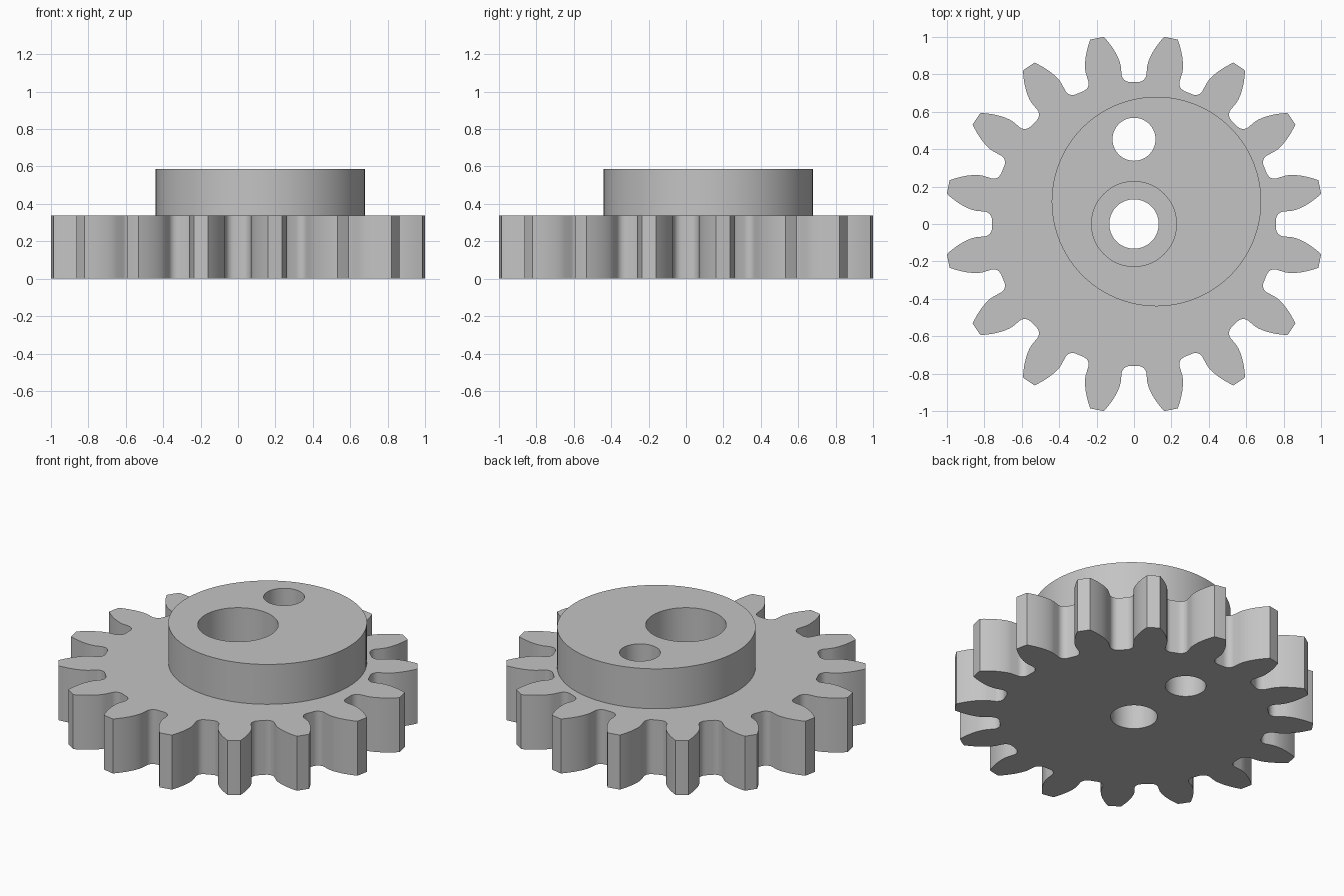
import bpy
import bmesh
import math

cube = bpy.data.objects.get("Cube")
if cube:
    bpy.data.objects.remove(cube, do_unlink=True)

TEETH = 16
TIP = 1.013
MODULE = 2 * TIP / (TEETH + 2)
PITCH = MODULE * TEETH / 2
ROOT = PITCH - 1.25 * MODULE
BASE = PITCH * math.cos(math.radians(20))
GEAR_TOP = 0.339
HUB_TOP = 0.587
HUB_CENTRE = (0.12, 0.12)

steel = bpy.data.materials.new("plain grey")
steel.use_nodes = True
GREY = (0.55, 0.55, 0.55, 1)
steel.diffuse_color = GREY
steel.node_tree.nodes["Principled BSDF"].inputs["Base Color"].default_value = GREY


def prism(name, outline, z0, z1):
    """Extrude a closed outline from z0 to z1."""
    bm = bmesh.new()
    face = bm.faces.new([bm.verts.new((x, y, z0)) for x, y in outline])
    top = bmesh.ops.extrude_face_region(bm, geom=[face])["geom"]
    verts = [v for v in top if isinstance(v, bmesh.types.BMVert)]
    bmesh.ops.translate(bm, verts=verts, vec=(0, 0, z1 - z0))
    bmesh.ops.recalc_face_normals(bm, faces=bm.faces)
    mesh = bpy.data.meshes.new(name)
    bm.to_mesh(mesh)
    bm.free()
    mesh.materials.append(steel)
    obj = bpy.data.objects.new(name, mesh)
    bpy.context.collection.objects.link(obj)
    return obj


def circle(centre, radius, sides=72):
    steps = [2 * math.pi * i / sides for i in range(sides)]
    return [(centre[0] + radius * math.cos(a), centre[1] + radius * math.sin(a)) for a in steps]


def involute(radius):
    a = math.acos(min(1, BASE / radius))
    return math.tan(a) - a


def half_angle(radius):
    """Half the angular thickness of a tooth at a radius."""
    return math.pi / (2 * TEETH) + involute(PITCH) - involute(radius)


def half_tooth():
    """Polar points from the middle of the tip down to the middle of the gap."""
    points = [(TIP, 0)]
    steps = 8
    for i in range(steps + 1):
        r = TIP + (BASE - TIP) * i / steps
        points.append((r, half_angle(r)))
    # rounded corner between flank and root
    fillet = 0.042
    flank = half_angle(BASE)
    for i in range(7):
        t = math.pi / 2 * i / 6
        r = ROOT + fillet * (1 - math.sin(t))
        points.append((r, flank + fillet / ROOT * (1 - math.cos(t))))
    points.append((ROOT, math.pi / TEETH))
    return points


def gear_outline():
    side = half_tooth()
    tooth = [(r, -a) for r, a in reversed(side[1:])] + side[:-1]
    outline = []
    for k in range(TEETH):
        middle = (k + 0.5) * 2 * math.pi / TEETH
        outline += [(r * math.cos(middle + a), r * math.sin(middle + a)) for r, a in tooth]
    return outline


def combine(target, tool, operation):
    mod = target.modifiers.new(operation.lower(), "BOOLEAN")
    mod.object = tool
    mod.operation = operation
    mod.solver = "EXACT"
    bpy.context.view_layer.update()
    graph = bpy.context.evaluated_depsgraph_get()
    mesh = bpy.data.meshes.new_from_object(target.evaluated_get(graph))
    target.modifiers.clear()
    target.data = mesh
    bpy.data.objects.remove(tool, do_unlink=True)


# toothed wheel with an off-centre round hub
gear = prism("spur_gear_with_offset_hub", gear_outline(), 0, GEAR_TOP)
hub = prism("hub", circle(HUB_CENTRE, 0.56, 96), 0.15, HUB_TOP)
combine(gear, hub, "UNION")

# shaft bore, wider bore in the hub, and pin hole
holes = [
    ("shaft_bore", (0, 0), 0.132, -0.1),
    ("wide_bore", (0, 0), 0.227, GEAR_TOP),
    ("pin_hole", (0, 0.453), 0.115, -0.1),
]
for name, centre, radius, bottom in holes:
    cutter = prism(name, circle(centre, radius), bottom, 0.8)
    cutter.hide_render = True
    combine(gear, cutter, "DIFFERENCE")

# smooth walls, sharp edges
bpy.ops.object.select_all(action="DESELECT")
gear.select_set(True)
bpy.context.view_layer.objects.active = gear
bpy.ops.object.shade_smooth_by_angle(angle=math.radians(30))
